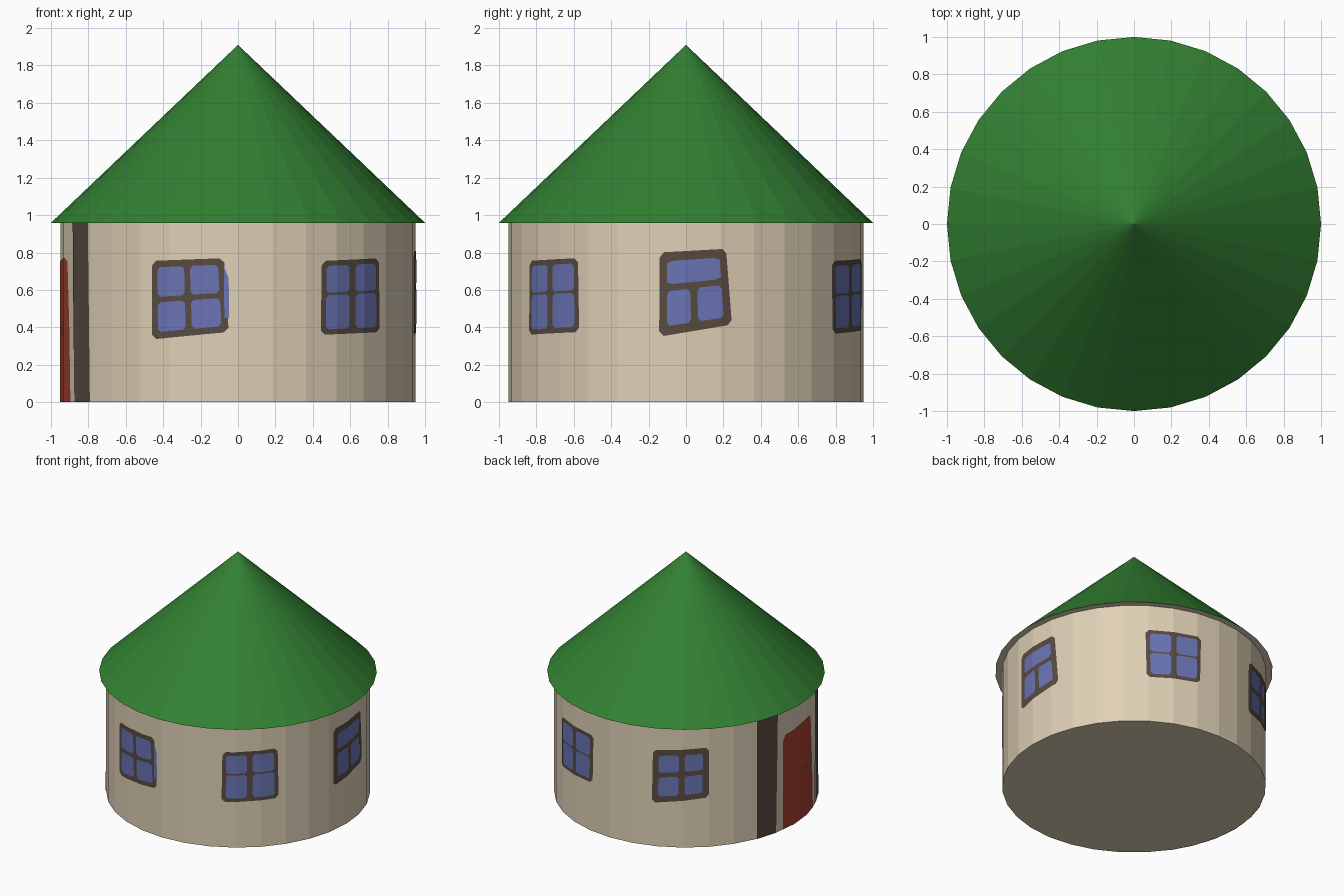
import bpy, bmesh, math

if "Cube" in bpy.data.objects:
    bpy.data.objects.remove(bpy.data.objects["Cube"])

SIDES, R, EAVE, APEX = 32, 0.95, 0.959, 1.91
STEP = 360 / SIDES


def material(name, rgb):
    m = bpy.data.materials.new(name)
    lin = [((c / 255 + 0.055) / 1.055) ** 2.4 for c in rgb]
    m.diffuse_color = (*lin, 1)
    m.use_nodes = True
    m.node_tree.nodes["Principled BSDF"].inputs["Base Color"].default_value = m.diffuse_color
    return m


WALL = material("cream plaster", (223, 208, 182))
ROOF = material("green roof", (50, 128, 50))
TRIM = material("dark brown trim", (88, 75, 65))
GLASS = material("blue glass", (106, 116, 180))
DOOR = material("red door", (168, 66, 49))


def finish(bm, name, *mats):
    me = bpy.data.meshes.new(name)
    bm.to_mesh(me)
    bm.free()
    for m in mats:
        me.materials.append(m)
    ob = bpy.data.objects.new(name, me)
    bpy.context.collection.objects.link(ob)
    return ob


def solid(name, r1, r2, z0, z1):
    """Faceted cylinder or cone with a vertex on the x axis."""
    bm = bmesh.new()
    ring = [(math.cos(2 * math.pi * i / SIDES), math.sin(2 * math.pi * i / SIDES))
            for i in range(SIDES)]
    low = [bm.verts.new((r1 * x, r1 * y, z0)) for x, y in ring]
    if r2:
        top = [bm.verts.new((r2 * x, r2 * y, z1)) for x, y in ring]
    else:
        tip = bm.verts.new((0, 0, z1))
    for i in range(SIDES):
        j = (i + 1) % SIDES
        bm.faces.new((low[i], low[j], top[j], top[i]) if r2 else (low[i], low[j], tip))
    bm.faces.new(low[::-1])
    return bm


def soften(pts, k):
    """Cut every corner of a polygon back by the share k of its edges."""
    out = []
    for i, p in enumerate(pts):
        for q in (pts[i - 1], pts[(i + 1) % len(pts)]):
            out.append((p[0] + k * (q[0] - p[0]), p[1] + k * (q[1] - p[1])))
    return out


def wrap(name, polys, mat, lift):
    """Lay polygons given as (degrees from the front, height) onto the wall facets."""
    bm = bmesh.new()
    for pts in polys:
        bm.faces.new([bm.verts.new((a, z, 0)) for a, z in pts])
    for k in range(-4, SIDES):
        geom = bm.verts[:] + bm.edges[:] + bm.faces[:]
        bmesh.ops.bisect_plane(bm, geom=geom, plane_co=(k * STEP, 0, 0), plane_no=(1, 0, 0))
    for v in bm.verts:
        a, z = v.co.x, v.co.y
        local = a - (math.floor(a / STEP) + 0.5) * STEP
        r = (R + lift) * math.cos(math.radians(STEP / 2)) / math.cos(math.radians(local))
        t = math.radians(a - 90)
        v.co = (r * math.cos(t), r * math.sin(t), z)
    return finish(bm, name, mat)


def window(name, corners, bar_u, bar_v, edge, half_u, half_v, open_top=False):
    """Crooked window: a frame plate with glass panes laid on it."""
    bl, br, tr, tl = corners

    def at(u, v):
        return tuple((bl[i] * (1 - u) + br[i] * u) * (1 - v)
                     + (tl[i] * (1 - u) + tr[i] * u) * v for i in (0, 1))

    cols = [(edge, bar_u - half_u), (bar_u + half_u, 1 - edge)]
    rows = [(edge, bar_v - half_v), (bar_v + half_v, 1 - edge)]
    cells = [(c, r) for c in cols for r in rows]
    if open_top:
        cells = [(c, rows[0]) for c in cols] + [((edge, 1 - edge), rows[1])]
    panes = [soften([at(u0, v0), at(u1, v0), at(u1, v1), at(u0, v1)], 0.1)
             for (u0, u1), (v0, v1) in cells]
    wrap(name + "_frame", [soften(corners, 0.06)], TRIM, 0.003)
    wrap(name + "_glass", panes, GLASS, 0.005)


# Round wall and conical roof with a cream underside
finish(solid("wall", R, R, 0, EAVE), "wall", WALL)
roof = finish(solid("roof", 1, 0, EAVE, APEX), "roof", ROOF, WALL)
for p in roof.data.polygons:
    p.material_index = 1 if p.normal.z < -0.9 else 0

# Five crooked windows around the wall
window("front_window", [(-29, .335), (-3, .375), (-4.5, .77), (-29, .755)], .5, .5, .085, .04, .035)
window("front_right_window", [(27.8, .36), (53, .375), (52.5, .77), (28.2, .755)], .49, .55, .07, .05, .015)
window("right_window", [(81.3, .35), (105, .415), (103, .82), (81.5, .80)], .49, .57, .11, .05, .04, True)
window("back_window", [(145.5, .365), (170, .385), (170.5, .765), (145, .755)], .49, .53, .07, .05, .015)
window("back_left_window", [(200, .345), (225, .395), (225, .79), (200.5, .765)], .52, .52, .11, .05, .045)
# Stray glass past the right edge of the front window's frame
wrap("front_window_sliver", [[(-4.4, .45), (-2.9, .45), (-3, .66), (-4.6, .73)]], GLASS, 0.005)

# Red door with a knob, between two dark posts
wrap("door", [[(262.3, 0), (289.3, 0), (288, .4), (286, .75), (283, .77), (264, .745), (262.5, .7)]],
     DOOR, 0.003)
knob = [(279.5 + 1.5 * math.cos(k * math.pi / 4), .385 + .025 * math.sin(k * math.pi / 4))
        for k in range(8)]
wrap("door_knob", [knob], TRIM, 0.005)
wrap("door_posts", [[(247.5, 0), (258, 0), (259, EAVE), (247.5, EAVE)],
                    [(293.2, 0), (303.8, 0), (302.4, EAVE), (291.8, EAVE)]], TRIM, 0.003)
